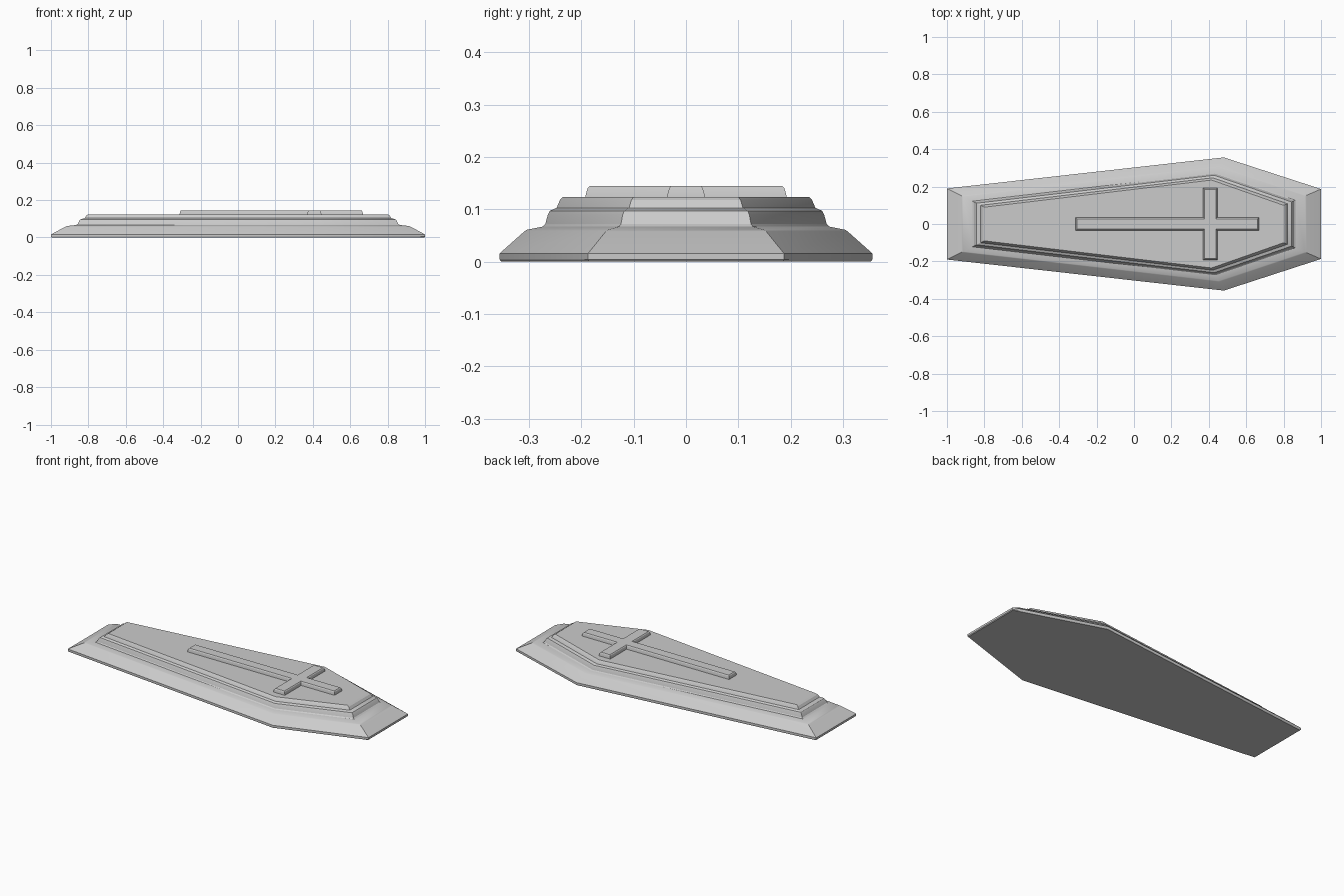
import bpy, bmesh, math

default = bpy.data.objects.get("Cube")
if default:
    bpy.data.objects.remove(default, do_unlink=True)

stone = bpy.data.materials.new("grey_stone")
stone.use_nodes = True
COLOUR = (0.6, 0.6, 0.6, 1)
stone.diffuse_color = COLOUR
stone.node_tree.nodes["Principled BSDF"].inputs["Base Color"].default_value = COLOUR


def mirrored(half):
    """Close a half outline by mirroring it across the long axis."""
    return [(x, -y) for x, y in half] + [(x, y) for x, y in reversed(half)]


def loft(name, rings):
    """Skin a stack of (outline, z) rings and cap both ends."""
    bm = bmesh.new()
    loops = [[bm.verts.new((x, y, z)) for x, y in outline] for outline, z in rings]
    for low, high in zip(loops, loops[1:]):
        n = len(low)
        for i in range(n):
            j = (i + 1) % n
            bm.faces.new((low[i], low[j], high[j], high[i]))
    bm.faces.new(loops[0][::-1])
    bm.faces.new(loops[-1])
    bmesh.ops.recalc_face_normals(bm, faces=bm.faces)
    mesh = bpy.data.meshes.new(name)
    bm.to_mesh(mesh)
    bm.free()
    mesh.materials.append(stone)
    obj = bpy.data.objects.new(name, mesh)
    bpy.context.collection.objects.link(obj)
    bpy.ops.object.select_all(action='DESELECT')
    obj.select_set(True)
    bpy.context.view_layer.objects.active = obj
    bpy.ops.object.shade_smooth_by_angle(angle=math.radians(25))
    return obj


# Coffin lid: six-sided outline shrinking from base to top in moulded steps
BASE = [(-1, 0.19), (0.48, 0.356), (1, 0.187)]
TOP = [(-0.80, 0.09), (0.415, 0.235), (0.80, 0.10)]
PROFILE = [(0, 0.02), (0.004, 0), (0.016, 0), (0.058, 0.39), (0.061, 0.43),
           (0.067, 0.68), (0.072, 0.72), (0.09, 0.76), (0.097, 0.79),
           (0.103, 0.90), (0.118, 0.95), (0.124, 1)]


def lid_outline(t):
    return mirrored([(a + (c - a) * t, b + (d - b) * t)
                     for (a, b), (c, d) in zip(BASE, TOP)])


loft("coffin_lid", [(lid_outline(t), z) for z, t in PROFILE])


# Raised cross with a softened upper edge
def cross_outline(inset):
    foot, head = -0.312 + inset, 0.668 - inset
    arm_a, arm_b = 0.37 + inset, 0.446 - inset
    w, reach = 0.036 - inset, 0.192 - inset
    return mirrored([(foot, w), (arm_a, w), (arm_a, reach),
                     (arm_b, reach), (arm_b, w), (head, w)])


loft("cross", [(cross_outline(i), z) for z, i in
               [(0.12, 0), (0.126, 0), (0.141, 0.004), (0.145, 0.008)]])
